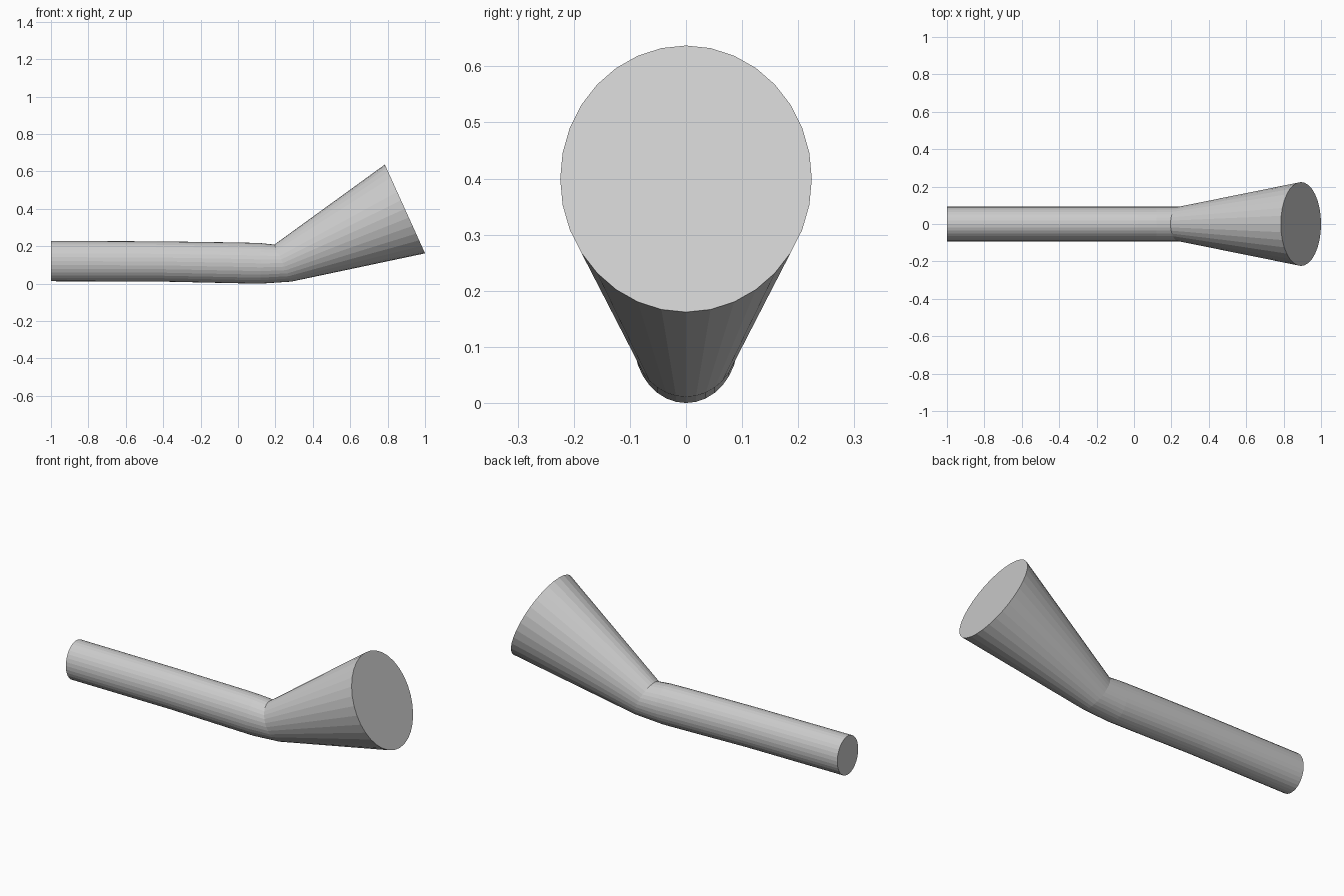
import bpy, bmesh
from math import sin, cos, tau
from mathutils import Vector

if "Cube" in bpy.data.objects:
    bpy.data.objects.remove(bpy.data.objects["Cube"])

SIDES = 32
WIDTH_RATIO = 0.86  # the section is slightly narrower in y

# Cross-sections along the pipe: top (x, z), bottom (x, z)
SECTIONS = [
    ((-1.0, 0.229), (-1.0, 0.013)),
    ((-0.4, 0.226), (-0.4, 0.011)),
    ((0.02, 0.220), (0.01, 0.002)),
    ((0.12, 0.217), (0.12, 0.000)),
    ((0.195, 0.209), (0.285, 0.011)),
    ((0.785, 0.637), (1.0, 0.162)),
]


def add_ring(bm, top, bottom):
    top, bottom = Vector((top[0], 0, top[1])), Vector((bottom[0], 0, bottom[1]))
    centre, up = (top + bottom) / 2, (top - bottom) / 2
    # constant tube width, with the flared mouth scaled from its height
    half_width = max(0.0925, 0) if up.length < 0.15 else up.length * WIDTH_RATIO
    side = Vector((0, half_width, 0))
    return [bm.verts.new(centre + up * cos(tau * i / SIDES) + side * sin(tau * i / SIDES))
            for i in range(SIDES)]


# Bent pipe with flared mouth, closed at both ends
bm = bmesh.new()
rings = [add_ring(bm, *s) for s in SECTIONS]
for a, b in zip(rings, rings[1:]):
    for i in range(SIDES):
        j = (i + 1) % SIDES
        bm.faces.new((a[i], a[j], b[j], b[i]))
bm.faces.new(rings[0])
bm.faces.new(rings[-1])
bmesh.ops.recalc_face_normals(bm, faces=bm.faces)

mesh = bpy.data.meshes.new("flared_pipe")
bm.to_mesh(mesh)
bm.free()
bpy.context.collection.objects.link(bpy.data.objects.new("flared_pipe", mesh))
